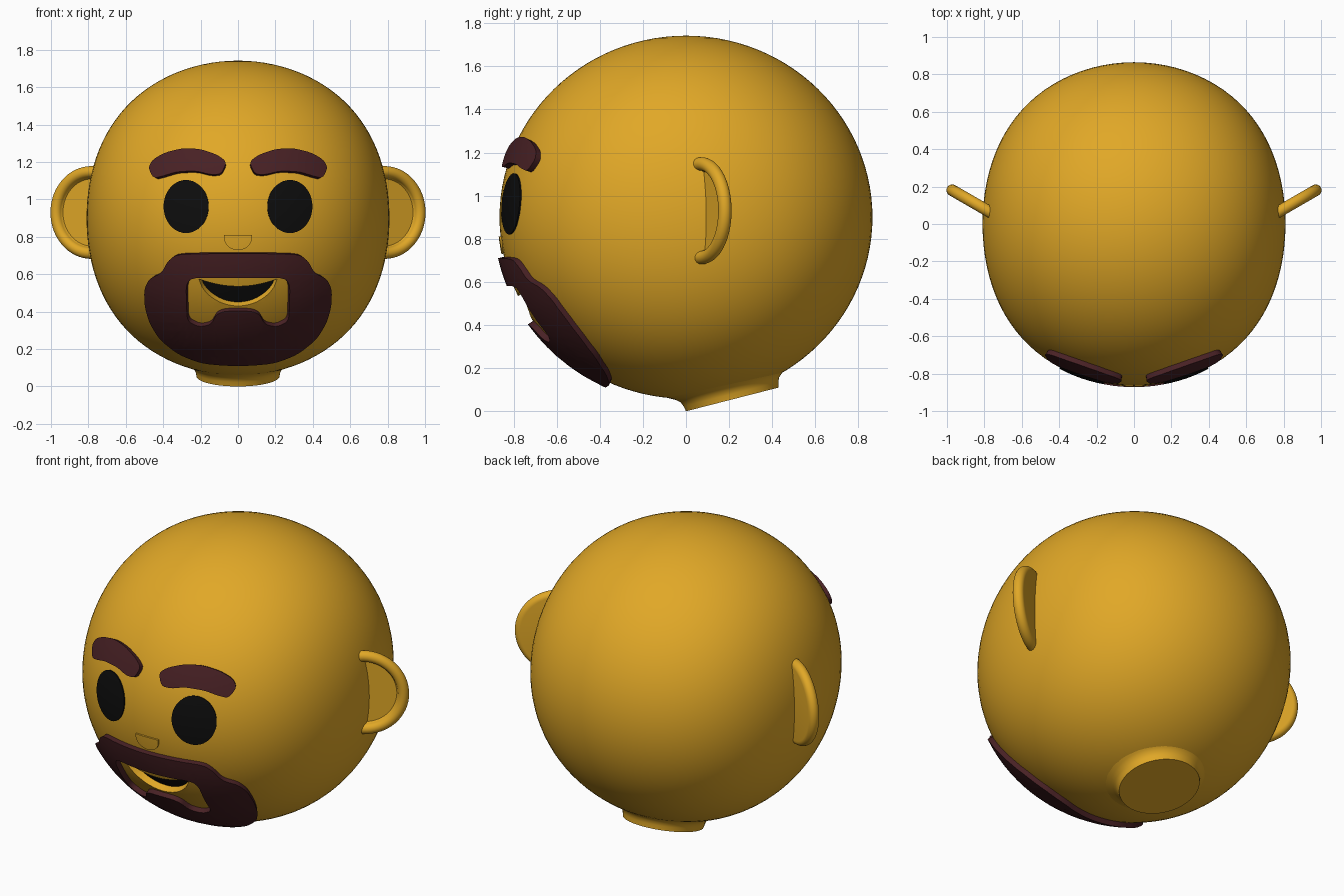
import bpy
import bmesh
import math
from mathutils import Vector

if "Cube" in bpy.data.objects:
    bpy.data.objects.remove(bpy.data.objects["Cube"], do_unlink=True)

CENTRE = Vector((0, 0, 0.9))
RADIUS = 0.865      # round head radius before the sides are flattened
HEIGHT = 0.842      # vertical half size
FLATTEN = 0.055     # how far the sides are pressed in


def material(name, r, g, b):
    mat = bpy.data.materials.new(name)
    mat.use_nodes = True
    mat.diffuse_color = (r, g, b, 1)
    bsdf = mat.node_tree.nodes["Principled BSDF"]
    bsdf.inputs["Base Color"].default_value = (r, g, b, 1)
    bsdf.inputs["Roughness"].default_value = 0.6
    return mat


SKIN = material("golden yellow", 0.75, 0.39, 0.02)
HAIR = material("dark red brown", 0.065, 0.015, 0.018)
BLACK = material("black", 0.004, 0.004, 0.004)


def smooth(obj):
    bpy.ops.object.select_all(action='DESELECT')
    obj.select_set(True)
    bpy.context.view_layer.objects.active = obj
    bpy.ops.object.shade_smooth_by_angle(angle=math.radians(35))


def finish(bm, name, mat):
    bmesh.ops.recalc_face_normals(bm, faces=bm.faces)
    mesh = bpy.data.meshes.new(name)
    bm.to_mesh(mesh)
    bm.free()
    mesh.materials.append(mat)
    obj = bpy.data.objects.new(name, mesh)
    bpy.context.collection.objects.link(obj)
    smooth(obj)
    return obj


def press(u):
    return FLATTEN * (abs(u) / RADIUS) ** 4


def on_face(x, z, scale):
    """Point on the front of the scaled head at a given x and z."""
    x1, z1 = abs(x) / scale, (z - CENTRE.z) / scale
    u = x1
    for _ in range(12):
        u = x1 + press(u)
    depth = max(0, 1 - (u / RADIUS) ** 2 - (z1 / HEIGHT) ** 2)
    return Vector((x, -RADIUS * scale * math.sqrt(depth), z))


def plate(name, mat, loops, scale, outer=1.0, inner=0.95):
    """Solid plate that follows the face; extra loops are holes."""
    bm = bmesh.new()
    for loop in loops:
        verts = [bm.verts.new((x, 0, z)) for x, z in loop]
        for a, b in zip(verts, verts[1:] + verts[:1]):
            bm.edges.new((a, b))
    bmesh.ops.triangle_fill(bm, edges=bm.edges[:], use_beauty=True, normal=(0, -1, 0))
    for i in range(-13, 14):
        for point, axis in (((i * 0.04, 0, 0), (1, 0, 0)),
                            ((0, 0, 0.703 + i * 0.0451), (0, 0, 1))):
            bmesh.ops.bisect_plane(bm, geom=bm.verts[:] + bm.edges[:] + bm.faces[:],
                                   plane_co=point, plane_no=axis)
    faces = bm.faces[:]
    rim = [e for e in bm.edges if e.is_boundary]
    back = {}
    for v in bm.verts[:]:
        ray = on_face(v.co.x, v.co.z, scale) - CENTRE
        v.co = CENTRE + ray * outer
        back[v] = bm.verts.new(CENTRE + ray * inner)
    for f in faces:
        bm.faces.new([back[v] for v in reversed(f.verts)])
    for e in rim:
        a, b = e.verts
        bm.faces.new((a, b, back[b], back[a]))
    return finish(bm, name, mat)


def rounded(points, passes=2):
    """Corner-cutting for a closed outline."""
    for _ in range(passes):
        result = []
        for (ax, az), (bx, bz) in zip(points, points[1:] + points[:1]):
            result += [(0.8 * ax + 0.2 * bx, 0.8 * az + 0.2 * bz),
                       (0.2 * ax + 0.8 * bx, 0.2 * az + 0.8 * bz)]
        points = result
    return points


def mirrored(half):
    return half + [(-x, z) for x, z in reversed(half)]


def lathe(name, profile, origin, axis, steps=64):
    bm = bmesh.new()
    verts = [bm.verts.new((r, 0, h)) for r, h in profile]
    edges = [bm.edges.new(pair) for pair in zip(verts, verts[1:])]
    bmesh.ops.spin(bm, geom=verts + edges, cent=(0, 0, 0), axis=(0, 0, 1),
                   angle=math.tau, steps=steps)
    bmesh.ops.remove_doubles(bm, verts=bm.verts, dist=0.0005)
    turn = Vector(axis).to_track_quat('Z', 'Y')
    for v in bm.verts:
        v.co = Vector(origin) + turn @ v.co
    return finish(bm, name, SKIN)


# Head: a sphere with gently flattened sides
bm = bmesh.new()
bmesh.ops.create_uvsphere(bm, u_segments=96, v_segments=56, radius=RADIUS)
for v in bm.verts:
    v.co.x -= math.copysign(press(v.co.x), v.co.x)
    v.co.z *= HEIGHT / RADIUS
    v.co += CENTRE
head = finish(bm, "head", SKIN)

# Smile: a crescent hollow with a black floor
STEPS = 24
arc = [-1 + 2 * i / STEPS for i in range(STEPS + 1)]
smile = [(0.21 * t, 0.535 + 0.04 * t * t) for t in arc]
smile += [(0.21 * t, 0.575 - 0.145 * math.sqrt(1 - t * t) ** 1.3)
          for t in reversed(arc[1:-1])]
cutter = plate("mouth_cutter", SKIN, [smile], 1, 1.04, 0.95)
cutter.hide_render = True
cut = head.modifiers.new("mouth", 'BOOLEAN')
cut.operation = 'DIFFERENCE'
cut.solver = 'EXACT'
cut.object = cutter
bpy.context.view_layer.objects.active = head
bpy.ops.object.modifier_apply(modifier="mouth")
bpy.data.objects.remove(cutter, do_unlink=True)
smooth(head)
plate("mouth_floor", BLACK, [smile], 1, 0.954, 0.945)

# Neck: short flared stub with a tilted flat end
lathe("neck", [(0, 0), (0.222, 0), (0.227, 0.025), (0.235, 0.045), (0.255, 0.063),
               (0.285, 0.079), (0.33, 0.105)],
      (0, 0.215, 0.055), (0, -0.256, 1))

# Ears: dished discs swept back, half sunk into the head
tube = [(0.217 + 0.031 * math.cos(math.radians(a)), 0.031 * math.sin(math.radians(a)))
        for a in range(-90, 181, 15)]
ear = [(0, -0.031)] + tube + [(0.18, -0.008), (0, -0.008)]
for side, name in ((1, "left_ear"), (-1, "right_ear")):
    lathe(name, ear, (side * 0.784, 0.072, 0.93), (side * 0.5, -0.866, 0))

# Eyes
for side, name in ((1, "left_eye"), (-1, "right_eye")):
    oval = [(side * 0.278 + 0.12 * math.cos(math.tau * i / 40),
             0.962 + 0.142 * math.sin(math.tau * i / 40)) for i in range(40)]
    plate(name, BLACK, [oval], 1.008, 1, 0.99)

# Eyebrows
brow = [(0.06, 1.2), (0.107, 1.237), (0.198, 1.269), (0.29, 1.275), (0.385, 1.253),
        (0.455, 1.215), (0.48, 1.17), (0.453, 1.113), (0.396, 1.127), (0.33, 1.148),
        (0.225, 1.153), (0.15, 1.133), (0.09, 1.135)]
for side, name in ((1, "left_eyebrow"), (-1, "right_eyebrow")):
    plate(name, HAIR, [rounded([(side * x, z) for x, z in brow])], 1.033)

# Nose: a low half disc
nose = [(-0.075, 0.81), (0.075, 0.81)]
nose += [(0.075 * math.cos(a), 0.795 - 0.066 * math.sin(a))
         for a in (math.pi * i / 16 for i in range(17))]
plate("nose", SKIN, [nose], 1.01, 1, 0.97)

# Beard and moustache with an opening around the mouth
outside = [(0.15, 0.71), (0.33, 0.706), (0.375, 0.67), (0.41, 0.605), (0.475, 0.575),
           (0.502, 0.52), (0.5, 0.43), (0.475, 0.34), (0.42, 0.25), (0.32, 0.17),
           (0.2, 0.123), (0.07, 0.11)]
opening = [(0.1, 0.58), (0.25, 0.58), (0.278, 0.54), (0.275, 0.44), (0.272, 0.35),
           (0.21, 0.318), (0.145, 0.33), (0.115, 0.385), (0.07, 0.403)]
plate("beard", HAIR, [rounded(mirrored(outside)), rounded(mirrored(opening))], 1.033)
